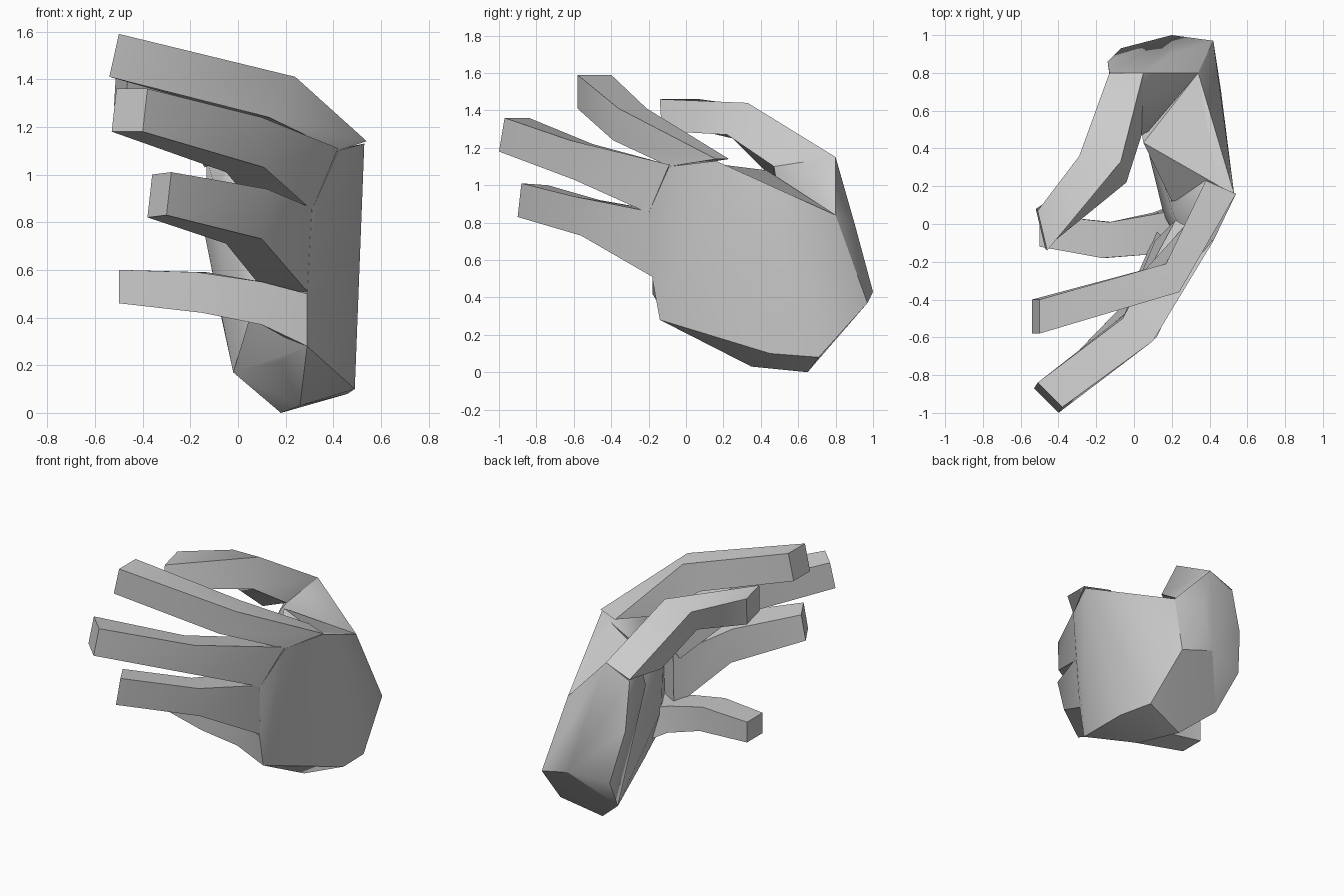
import bpy, bmesh, math
from mathutils import Vector as V

if "Cube" in bpy.data.objects:
    bpy.data.objects.remove(bpy.data.objects["Cube"])


def finish(bm, name, angle):
    bmesh.ops.recalc_face_normals(bm, faces=bm.faces[:])
    me = bpy.data.meshes.new(name)
    bm.to_mesh(me)
    bm.free()
    ob = bpy.data.objects.new(name, me)
    bpy.context.collection.objects.link(ob)
    bpy.ops.object.select_all(action='DESELECT')
    ob.select_set(True)
    bpy.context.view_layer.objects.active = ob
    bpy.ops.object.shade_smooth_by_angle(angle=math.radians(angle))
    return ob


def digit(name, *sections):
    """Four-sided loft; section = top outer, top inner, bottom outer corner."""
    bm = bmesh.new()
    rings = []
    for s in sections:
        a, b, c = (V(p) for p in s)
        rings.append([bm.verts.new(p) for p in (a, b, b + c - a, c)])
    for r, q in zip(rings, rings[1:]):
        for i in range(4):
            j = (i + 1) % 4
            bm.faces.new((r[i], r[j], q[j], q[i]))
    bm.faces.new(rings[0])
    bm.faces.new(rings[-1])
    return finish(bm, name, 45)


def hull(name, points):
    bm = bmesh.new()
    for p in points:
        bm.verts.new(p)
    res = bmesh.ops.convex_hull(bm, input=bm.verts[:])
    junk = {e for k in ('geom_interior', 'geom_unused') for e in res[k]
            if isinstance(e, bmesh.types.BMVert)}
    bmesh.ops.delete(bm, geom=list(junk), context='VERTS')
    return finish(bm, name, 50)


# Six-sided wrist cut, shared by palm and thumb mound
wrist = [(.20, 1.0, .43), (.42, .97, .37), (.46, .71, .08),
         (.18, .65, .0), (-.02, .77, .17), (-.07, .93, .40)]
web = (.34, .80, .84)

# Palm slab: wrist, heel edge, knuckle row, inner face
hull("palm", wrist[:5] + [
    web, (.26, .35, .03), (.49, .45, .1), (.18, .2, .22),
    (.29, -.14, .28), (.29, -.18, .5), (.31, -.2, .85),
    (.42, -.09, 1.1), (.53, .16, 1.13), (.38, .22, 1.1),
    (.16, .04, .5), (.2, .08, .9)])

# Fleshy base of the thumb
hull("thumb_mound", wrist + [
    web, (.2, .9, .8), (.05, .8, 1.15), (-.13, .8, 1.07),
    (-.14, .86, .75), (-.10, .58, .95), (.04, .47, 1.1)])

# Skin between thumb and index finger
hull("thumb_web", [web, (.05, .43, 1.08), (.47, .19, 1.11),
                   (.2, .12, .9), (.02, .6, .75), (.42, .55, .6)])

# Thumb and four fingers, tip to base
digit("thumb",
      ((-.46, -.14, 1.46), (-.51, .07, 1.46), (-.47, -.13, 1.29)),
      ((-.07, .33, 1.44), (-.29, .36, 1.42), (-.04, .22, 1.27)),
      ((.05, .8, 1.15), (-.13, .8, 1.08), (.04, .47, 1.1)))
digit("index_finger",
      ((-.50, -.58, 1.59), (-.50, -.40, 1.59), (-.54, -.58, 1.41)),
      ((.24, -.36, 1.41), (.17, -.21, 1.41), (.13, -.39, 1.24)),
      ((.54, .16, 1.14), (.38, .23, 1.14), (.42, -.09, 1.10)))
digit("middle_finger",
      ((-.38, -.97, 1.36), (-.51, -.84, 1.36), (-.40, -1.0, 1.18)),
      ((.10, -.62, 1.24), (-.06, -.50, 1.22), (.11, -.60, 1.03)),
      ((.42, -.09, 1.11), (.22, .02, 1.08), (.31, -.20, .85)))
digit("ring_finger",
      ((-.28, -.88, 1.01), (-.36, -.74, 1.0), (-.30, -.90, .83)),
      ((.12, -.60, .94), (-.03, -.46, .92), (.10, -.56, .73)),
      ((.31, -.20, .86), (.14, -.06, .85), (.29, -.18, .51)))
digit("little_finger",
      ((-.50, -.12, .60), (-.50, .05, .60), (-.50, -.12, .46)),
      ((-.17, -.18, .59), (-.13, .01, .59), (-.15, -.18, .42)),
      ((.10, -.16, .55), (.10, .05, .55), (.10, -.15, .37)),
      ((.29, -.18, .50), (.26, .08, .50), (.29, -.14, .28)))
